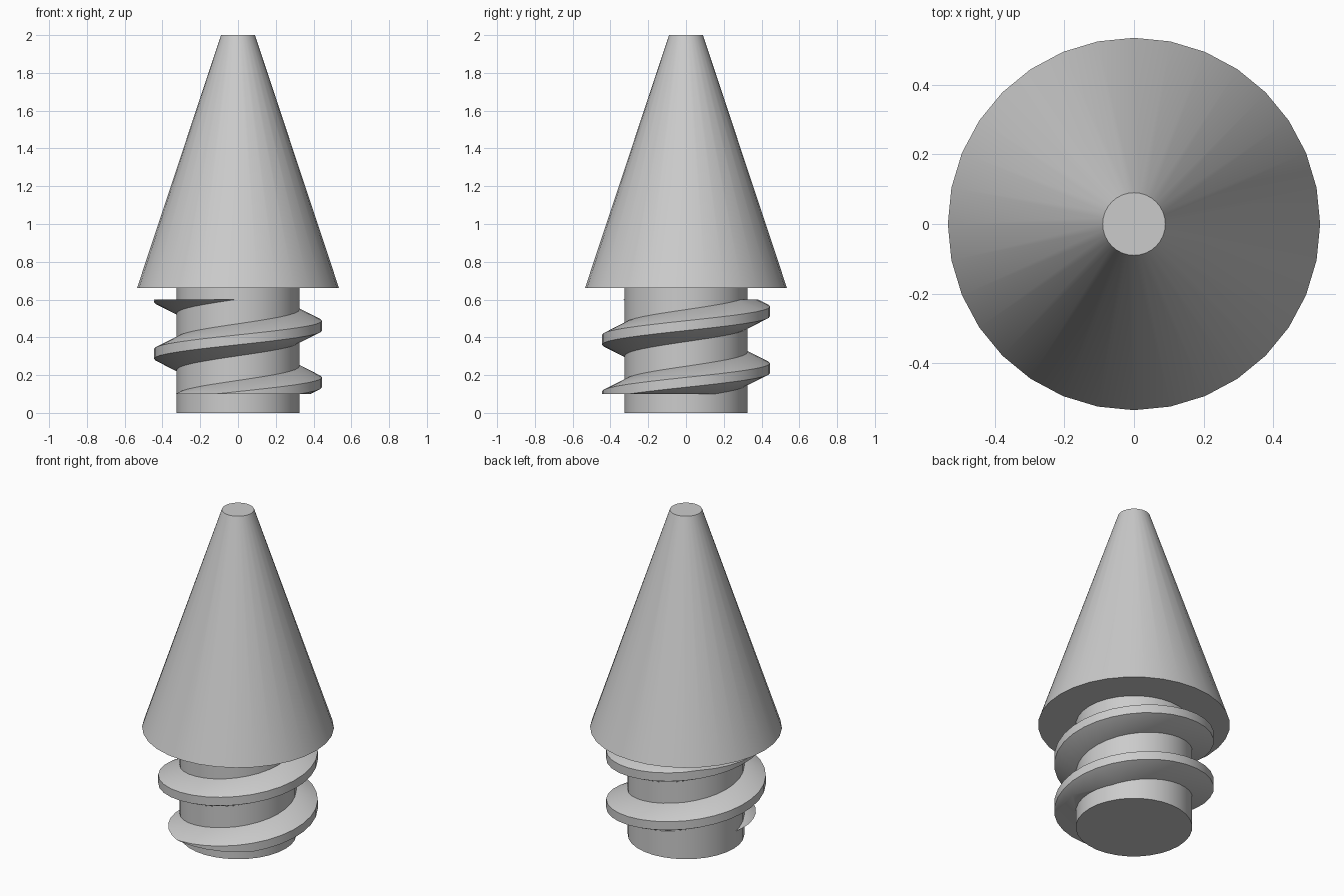
import bpy, bmesh
from math import cos, sin, tau, radians

cube = bpy.data.objects.get("Cube")
if cube:
    bpy.data.objects.remove(cube, do_unlink=True)

SIDES = 32
SHANK_R, CREST_R = 0.325, 0.445
SHOULDER_Z, TOP_Z = 0.66, 2.0
PITCH, THREAD_Z = 0.3, 0.162
THREAD_BOTTOM, THREAD_TOP = 0.1, 0.6

grey = bpy.data.materials.new("plain grey")
grey.use_nodes = True
colour = (0.6, 0.6, 0.6, 1)
grey.diffuse_color = colour
grey.node_tree.nodes["Principled BSDF"].inputs["Base Color"].default_value = colour


def finish(obj):
    """Apply the colour and smooth the round surfaces."""
    obj.data.materials.clear()
    obj.data.materials.append(grey)
    bpy.ops.object.select_all(action="DESELECT")
    obj.select_set(True)
    bpy.context.view_layer.objects.active = obj
    bpy.ops.object.shade_smooth_by_angle(angle=radians(30))


def frustum(name, r_low, r_high, z_low, z_high):
    bpy.ops.mesh.primitive_cone_add(
        vertices=SIDES, radius1=r_low, radius2=r_high,
        depth=z_high - z_low, location=(0, 0, (z_low + z_high) / 2))
    obj = bpy.context.object
    obj.name = name
    finish(obj)


# Tapered head and straight shank
frustum("tapered_head", 0.535, 0.09, SHOULDER_Z, TOP_Z)
frustum("shank", SHANK_R, SHANK_R, 0, SHOULDER_Z)

# Screw thread: a trapezoid swept up a right-handed helix
root_r = SHANK_R - 0.02
profile = [(root_r, -0.085), (SHANK_R, -0.085), (CREST_R, -0.026),
           (CREST_R, 0.026), (SHANK_R, 0.085), (root_r, 0.085)]
bm = bmesh.new()
rings = []
for step in range(-SIDES, 2 * SIDES + 1):
    turn = step / SIDES
    a = tau * turn
    rings.append([bm.verts.new((r * cos(a), r * sin(a), THREAD_Z + PITCH * turn + h))
                  for r, h in profile])
n = len(profile)
for low, high in zip(rings, rings[1:]):
    for i in range(n):
        j = (i + 1) % n
        bm.faces.new((low[i], high[i], high[j], low[j]))

# Trim the thread flat at both ends and cap the cuts
for z, normal in ((THREAD_BOTTOM, (0, 0, -1)), (THREAD_TOP, (0, 0, 1))):
    bmesh.ops.bisect_plane(bm, geom=bm.verts[:] + bm.edges[:] + bm.faces[:],
                           plane_co=(0, 0, z), plane_no=normal, clear_outer=True)
    rim = [e for e in bm.edges if e.is_boundary
           and all(abs(v.co.z - z) < 1e-4 for v in e.verts)]
    bmesh.ops.holes_fill(bm, edges=rim, sides=0)
bmesh.ops.recalc_face_normals(bm, faces=bm.faces[:])
mesh = bpy.data.meshes.new("screw_thread")
bm.to_mesh(mesh)
bm.free()
thread = bpy.data.objects.new("screw_thread", mesh)
bpy.context.collection.objects.link(thread)
finish(thread)
